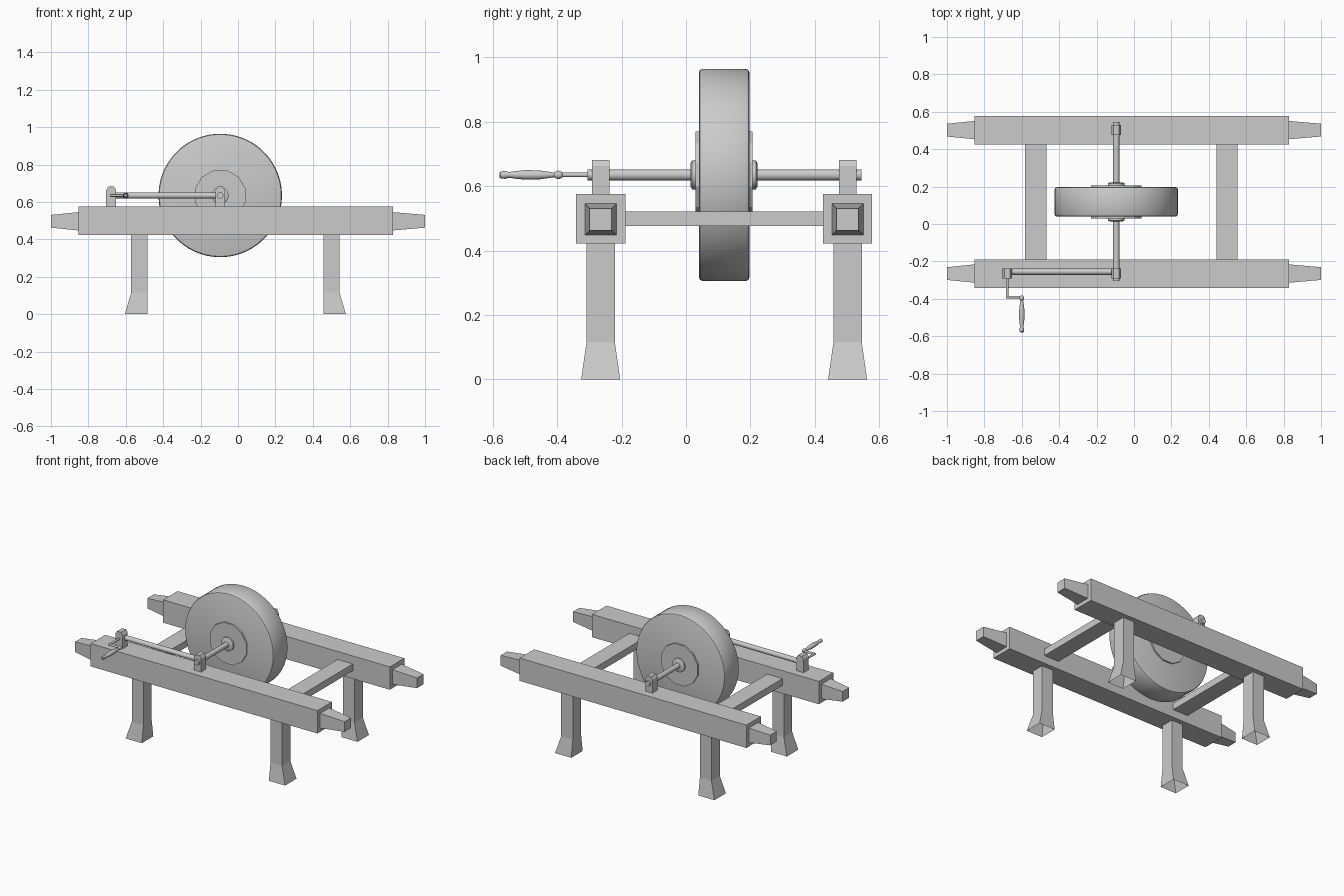
import bpy, bmesh, math
from mathutils import Vector, Matrix

if "Cube" in bpy.data.objects:
    bpy.data.objects.remove(bpy.data.objects["Cube"], do_unlink=True)

grey = bpy.data.materials.new("plain_grey")
grey.use_nodes = True
grey.diffuse_color = (0.6, 0.6, 0.6, 1)
grey.node_tree.nodes["Principled BSDF"].inputs["Base Color"].default_value = (0.6, 0.6, 0.6, 1)

FRONT, BACK = -0.265, 0.502      # rail centre lines
AXLE_X, AXLE_Z = -0.095, 0.635


def finish(name, bm, smooth=False):
    bmesh.ops.recalc_face_normals(bm, faces=bm.faces)
    mesh = bpy.data.meshes.new(name)
    bm.to_mesh(mesh)
    bm.free()
    mesh.materials.append(grey)
    obj = bpy.data.objects.new(name, mesh)
    bpy.context.collection.objects.link(obj)
    if smooth:
        bpy.ops.object.select_all(action="DESELECT")
        obj.select_set(True)
        bpy.context.view_layer.objects.active = obj
        bpy.ops.object.shade_smooth_by_angle(angle=math.radians(35))
    return obj


def loft(name, rings, cap_start=True, cap_end=True, smooth=False):
    """Skin a list of rings of points, with optional end caps."""
    bm = bmesh.new()
    loops = [[bm.verts.new(p) for p in ring] for ring in rings]
    n = len(loops[0])
    for a, b in zip(loops, loops[1:]):
        for i in range(n):
            j = (i + 1) % n
            bm.faces.new((a[i], a[j], b[j], b[i]))
    if cap_start:
        bm.faces.new(loops[0])
    if cap_end:
        bm.faces.new(loops[-1])
    return finish(name, bm, smooth)


def box(name, low, high):
    low, high = Vector(low), Vector(high)
    bm = bmesh.new()
    bmesh.ops.create_cube(bm, size=1, matrix=Matrix.Translation((low + high) / 2)
                          @ Matrix.Diagonal((*(high - low), 1)))
    return finish(name, bm)


def turned(name, profile, x, sides=24, smooth=True):
    """Turn (y, radius) pairs around an axis parallel to y at axle height."""
    rings = []
    for y, r in profile:
        angles = [2 * math.pi * (i + 0.5) / sides for i in range(sides)]
        rings.append([(x + r * math.cos(a), y, AXLE_Z + r * math.sin(a)) for a in angles])
    return loft(name, rings, smooth=smooth)


def rod_x(name, x0, x1, y, r, sides=16):
    angles = [2 * math.pi * i / sides for i in range(sides)]
    rings = [[(x, y + r * math.cos(a), AXLE_Z + r * math.sin(a)) for a in angles] for x in (x0, x1)]
    return loft(name, rings, smooth=True)


def bearing(name, x, y, half_x):
    """Upright block with clipped top corners, standing on a rail."""
    outline = [(-half_x, 0.57), (half_x, 0.57), (half_x, 0.663), (half_x * 0.55, 0.682),
               (-half_x * 0.55, 0.682), (-half_x, 0.663)]
    return loft(name, [[(x + u, y + s, z) for u, z in outline] for s in (-0.027, 0.027)])


def square_x(x, y, z, h):
    return [(x, y - h, z - h), (x, y + h, z - h), (x, y + h, z + h), (x, y - h, z + h)]


# Long rails with tapered carrying handles, and the legs below them
for side, y in (("front", FRONT), ("back", BACK)):
    loft(side + "_rail", [square_x(-1, y, 0.497, 0.034), square_x(-0.853, y, 0.497, 0.049),
                          square_x(-0.853, y, 0.499, 0.0765), square_x(0.828, y, 0.499, 0.0765),
                          square_x(0.828, y, 0.497, 0.049), square_x(1, y, 0.497, 0.034)])
    for end, s in (("right", -1), ("left", 1)):
        def leg_ring(z, outer, half):
            cx = -0.014
            a, b = cx + s * 0.471, cx + s * outer
            return [(a, y - half, z), (b, y - half, z), (b, y + half, z), (a, y + half, z)]
        loft(f"{side}_{end}_leg", [leg_ring(0, 0.591, 0.0605), leg_ring(0.115, 0.557, 0.044),
                                   leg_ring(0.425, 0.557, 0.044)], cap_start=False)
    bearing(side + "_axle_bearing", AXLE_X, y, 0.026)

# Cross beams between the rails
box("right_cross_beam", (-0.583, -0.19, 0.476), (-0.469, 0.427, 0.522))
box("left_cross_beam", (0.44, -0.19, 0.476), (0.553, 0.427, 0.522))

# Grinding wheel, clamp plates, collars and axle
turned("grinding_wheel", [(0.04, 0.318), (0.043, 0.326), (0.051, 0.33), (0.186, 0.33),
                          (0.194, 0.326), (0.197, 0.318)], AXLE_X, 64)
turned("clamp_plates", [(0.03, 0.14), (0.207, 0.14)], AXLE_X, 12, smooth=False)
turned("axle_collars", [(0.014, 0.036), (0.019, 0.045), (0.217, 0.045), (0.222, 0.036)], AXLE_X)
turned("axle", [(-0.306, 0.017), (0.545, 0.017)], AXLE_X)

# Crank: drive rod, end block, thin bent arm and turned grip
CRANK_X, GRIP_X = -0.678, -0.6
rod_x("drive_rod", -0.66, AXLE_X, -0.255, 0.0165)
bearing("crank_block", CRANK_X, FRONT, 0.027)
turned("crank_pin", [(-0.397, 0.007), (-0.28, 0.007)], CRANK_X, 12)
rod_x("crank_arm", CRANK_X - 0.006, GRIP_X, -0.391, 0.007, 12)
turned("crank_grip", [(-0.58, 0.006), (-0.576, 0.011), (-0.562, 0.0125), (-0.55, 0.009),
                      (-0.53, 0.012), (-0.5, 0.015), (-0.46, 0.0145), (-0.425, 0.01),
                      (-0.41, 0.007), (-0.405, 0.011), (-0.396, 0.0135), (-0.387, 0.011),
                      (-0.382, 0.005)], GRIP_X, 16)
